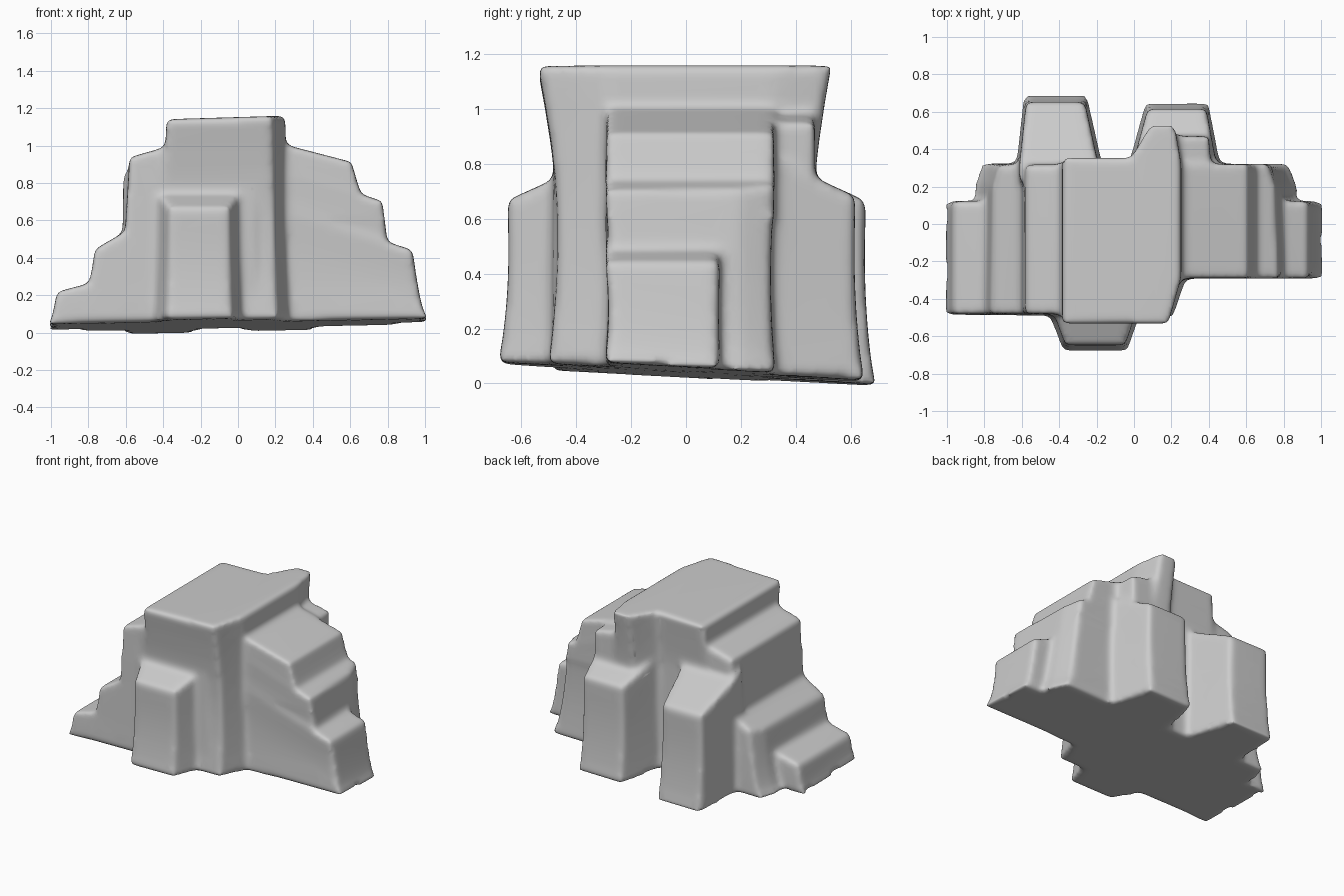
import bpy, bmesh, math

cube = bpy.data.objects.get("Cube")
if cube:
    bpy.data.objects.remove(cube)

grey = bpy.data.materials.new("stone grey")
grey.use_nodes = True
grey.diffuse_color = (0.6, 0.6, 0.6, 1)
grey.node_tree.nodes["Principled BSDF"].inputs["Base Color"].default_value = (0.6, 0.6, 0.6, 1)

bm = bmesh.new()


def underside(x, y):
    """Gently tilted base, lowest near the back right foot."""
    return 0.04 + 0.02 * x - 0.055 * y


def block(plan, top, slope=0, sx=1, sy=1, pivot=0, pitch=0, waist=0, start=None):
    """Prism over a plan outline, curving in or out towards its sloped top."""
    def grow(s, t):
        return 1 + (s - 1) * (t ** 0.6 if s < 1 else t ** 2.2)
    rings = []
    for i in range(9):
        t = i / 8
        ring = []
        for x, y in plan:
            px = pivot + (x - pivot) * grow(sx, t)
            py = y * (grow(sy, t) - waist * math.sin(math.pi * t))
            low = underside(x, y) if start is None else start
            high = top + slope * px - pitch * abs(py)
            ring.append(bm.verts.new((px, py, low + (high - low) * t)))
        rings.append(ring)
    n = len(plan)
    for a, b in zip(rings, rings[1:]):
        for i in range(n):
            j = (i + 1) % n
            bm.faces.new((a[i], a[j], b[j], b[i]))
    bm.faces.new(rings[0][::-1])
    bm.faces.new(rings[-1])


def rect(x0, x1, y0, y1):
    return [(x0, y0), (x1, y0), (x1, y1), (x0, y1)]


# Tall central column with its rear spur
block([(-0.44, -0.5), (0.21, -0.5), (0.29, -0.27), (0.29, 0.3), (0.25, 0.49),
       (0.1, 0.49), (-0.02, 0.33), (-0.44, 0.33)], 1.152, 0.03, sx=0.87, sy=1.08, waist=0.08)
block([(0, 0.1), (0.27, 0.1), (0.42, 0.2), (0.4, 0.47), (0.12, 0.47), (0, 0.35)], 1.03, -0.2)

# Left terraces, stepping down outwards
block(rect(0.1, 0.75, -0.29, 0.32), 1.07, -0.26, sx=0.81, start=0.6)
block([(0.1, -0.295), (0.9, -0.295), (0.88, 0.2), (0.83, 0.325), (0.1, 0.325)],
      0.95, -0.32, sx=0.86, waist=0.05)
block(rect(0.1, 1.015, -0.295, 0.125), 0.74, -0.32, sx=0.92, waist=0.04)

# Right terraces
block(rect(-0.66, 0.1, -0.49, 0.325), 1.1, 0.28, sx=0.88, sy=0.98)
block([(-0.87, -0.49), (0, -0.49), (0, 0.325), (-0.82, 0.325), (-0.86, 0.2)], 0.89, 0.58, sx=0.88, sy=0.98)
block(rect(-1.015, 0, -0.49, 0.125), 0.47, 0.26, sx=0.955, sy=0.98)

# Wedge buttresses with pitched roofs: inner edge, then outer edge
for i0, i1, yi, o0, o1, yo in [(-0.46, 0.04, -0.47, -0.38, -0.035, -0.685),
                              (-0.63, -0.17, 0.33, -0.59, -0.25, 0.69),
                              (-0.03, 0.46, 0.33, 0.06, 0.4, 0.65)]:
    back = yi * 0.75
    wedge = [(i0, back), (i1, back), (i1, yi), (o1, yo), (o0, yo), (i0, yi)]
    if yo > 0:
        wedge.reverse()
    block(wedge, 0.96, sx=0.92, sy=0.95, pivot=(o0 + o1) / 2, pitch=0.45, waist=0.02)

bmesh.ops.recalc_face_normals(bm, faces=bm.faces)
mesh = bpy.data.meshes.new("rock_formation")
bm.to_mesh(mesh)
bm.free()
rock = bpy.data.objects.new("rock_formation", mesh)
bpy.context.collection.objects.link(rock)
mesh.materials.append(grey)

# Fuse the blocks and weather their edges
fuse = rock.modifiers.new("fuse", 'REMESH')
fuse.mode = 'VOXEL'
fuse.voxel_size = 0.016
fuse.use_smooth_shade = True
soften = rock.modifiers.new("soften", 'SMOOTH')
soften.factor = 0.5
soften.iterations = 18
thin = rock.modifiers.new("thin", 'DECIMATE')
thin.ratio = 0.2
